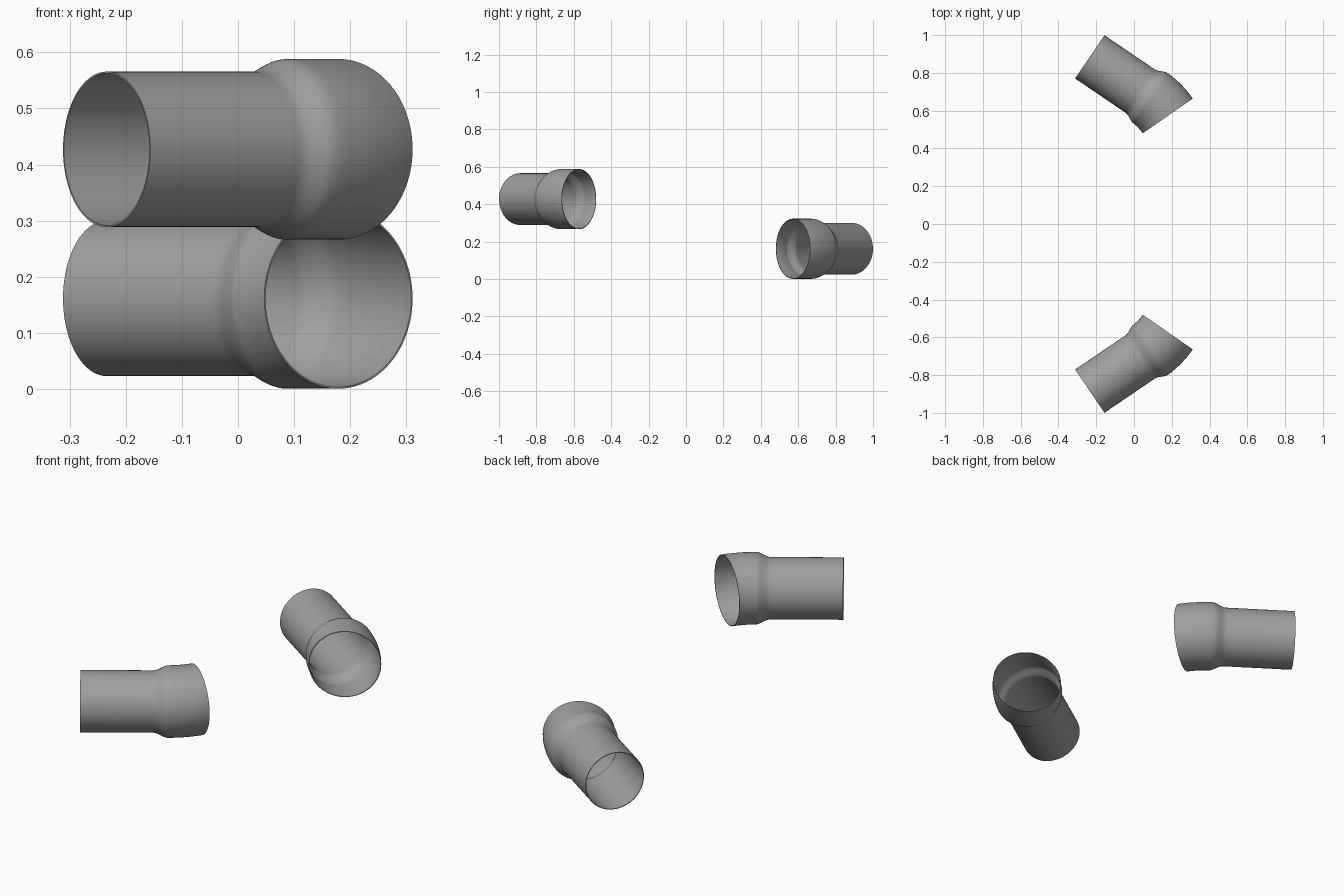
import bpy, bmesh
from math import sin, cos, pi, radians

if "Cube" in bpy.data.objects:
    bpy.data.objects.remove(bpy.data.objects["Cube"])

R_PIPE, R_SOCKET, WALL = 0.1385, 0.161, 0.003
FLARE_0, FLARE_1 = 0.324, 0.39       # distance along axis where the bell widens
BEND_0, BEND_R, BEND = 0.374, 0.40, radians(21)
SEG = 96

# Dark grey finish
grey = bpy.data.materials.new("dark_grey")
grey.diffuse_color = (0.35, 0.35, 0.35, 1)
grey.use_nodes = True
grey.node_tree.nodes["Principled BSDF"].inputs["Base Color"].default_value = grey.diffuse_color


def axis_point(s):
    """Distance along, sideways offset and turn angle of the centre line."""
    if s <= BEND_0:
        return s, 0.0, 0.0
    a = (s - BEND_0) / BEND_R
    return BEND_0 + BEND_R * sin(a), BEND_R * (1 - cos(a)), a


def radius(s):
    t = min(max((s - FLARE_0) / (FLARE_1 - FLARE_0), 0), 1)
    return R_PIPE + (R_SOCKET - R_PIPE) * t * t * (3 - 2 * t)


def pipe(name, z, side):
    start, yaw = (-0.234, -0.885), radians(34.2)
    end = BEND_0 + BEND_R * BEND
    stations = [0, 0.16, 0.31]
    stations += [FLARE_0 + (FLARE_1 - FLARE_0) * i / 12 for i in range(13)]
    stations += [FLARE_1 + (end - FLARE_1) * i / 12 for i in range(1, 13)]
    # outer skin out, inner skin back
    section = [(s, radius(s)) for s in stations]
    section += [(s, radius(s) - WALL) for s in reversed(stations)]

    bm = bmesh.new()
    rings = []
    for s, r in section:
        u, v, a = axis_point(s)
        ring = []
        for k in range(SEG):
            t = 2 * pi * k / SEG
            lu, lv = u - sin(a) * r * cos(t), v + cos(a) * r * cos(t)
            x = start[0] + lu * cos(yaw) - lv * sin(yaw)
            y = start[1] + lu * sin(yaw) + lv * cos(yaw)
            ring.append(bm.verts.new((x, y * side, z + r * sin(t))))
        rings.append(ring)
    for i, ring in enumerate(rings):
        nxt = rings[(i + 1) % len(rings)]
        for k in range(SEG):
            j = (k + 1) % SEG
            bm.faces.new((ring[k], ring[j], nxt[j], nxt[k]))
    bmesh.ops.recalc_face_normals(bm, faces=bm.faces)
    mesh = bpy.data.meshes.new(name)
    bm.to_mesh(mesh)
    bm.free()
    mesh.materials.append(grey)
    ob = bpy.data.objects.new(name, mesh)
    bpy.context.collection.objects.link(ob)
    bpy.ops.object.select_all(action='DESELECT')
    ob.select_set(True)
    bpy.context.view_layer.objects.active = ob
    bpy.ops.object.shade_smooth_by_angle(angle=radians(40))


# Two mirrored bent pipe sockets at different heights
pipe("front_pipe_bend", 0.427, 1)
pipe("back_pipe_bend", 0.1615, -1)
